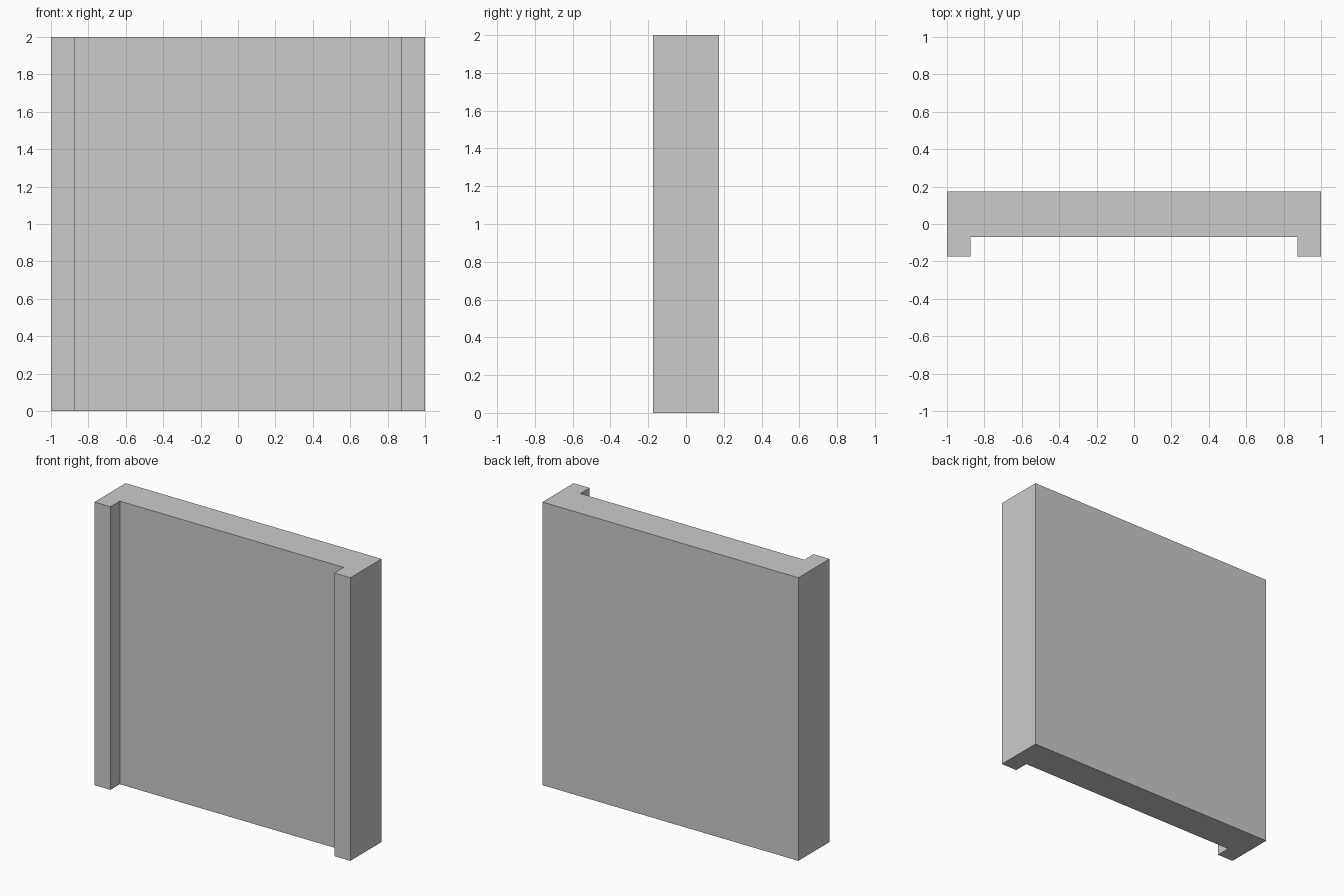
import bpy
import bmesh

if "Cube" in bpy.data.objects:
    bpy.data.objects.remove(bpy.data.objects["Cube"])

HEIGHT = 2.0
HALF_W, INNER_W = 1.0, 0.875
BACK, FRONT, RECESS = 0.174, -0.174, -0.07

# Channel-shaped plan outline: right half, mirrored to the left
right = [(HALF_W, BACK), (HALF_W, FRONT), (INNER_W, FRONT), (INNER_W, RECESS)]
outline = right + [(-x, y) for x, y in reversed(right)]

# Wall panel with two vertical edge ribs, extruded upwards
bm = bmesh.new()
base = bm.faces.new([bm.verts.new((x, y, 0)) for x, y in outline])
result = bmesh.ops.extrude_face_region(bm, geom=[base], use_keep_orig=True)
top = [v for v in result["geom"] if isinstance(v, bmesh.types.BMVert)]
bmesh.ops.translate(bm, verts=top, vec=(0, 0, HEIGHT))
bmesh.ops.recalc_face_normals(bm, faces=bm.faces)

mesh = bpy.data.meshes.new("wall_panel")
bm.to_mesh(mesh)
bm.free()
bpy.context.collection.objects.link(bpy.data.objects.new("wall_panel", mesh))
